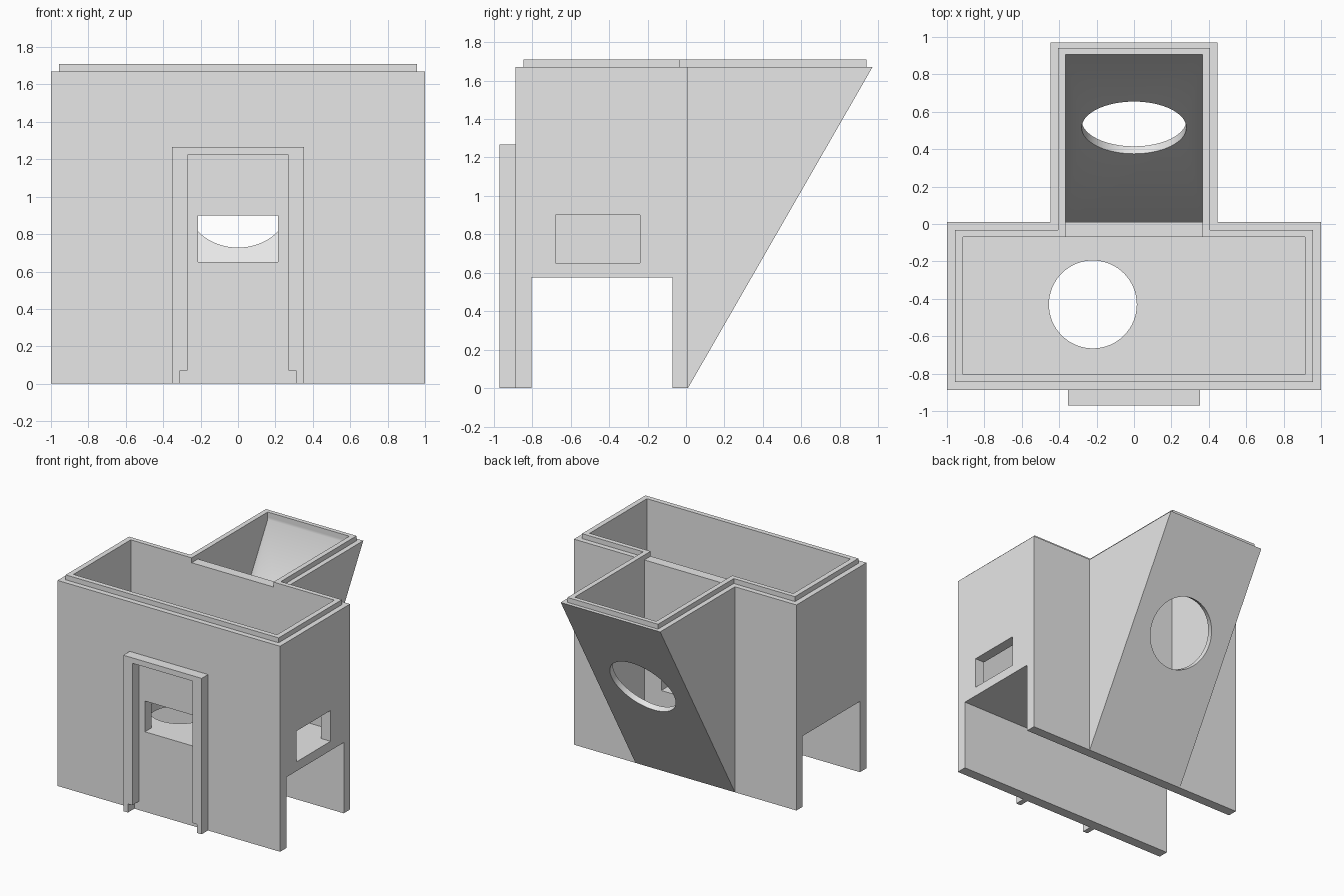
import bpy, bmesh, math
from mathutils import Matrix, Vector

cube = bpy.data.objects.get("Cube")
if cube:
    bpy.data.objects.remove(cube, do_unlink=True)

grey = bpy.data.materials.new("plain_grey")
grey.use_nodes = True
grey.diffuse_color = (0.8, 0.8, 0.8, 1)
grey.node_tree.nodes["Principled BSDF"].inputs["Base Color"].default_value = (0.8, 0.8, 0.8, 1)


def finish(name, bm):
    bmesh.ops.recalc_face_normals(bm, faces=bm.faces)
    mesh = bpy.data.meshes.new(name)
    bm.to_mesh(mesh)
    bm.free()
    mesh.materials.append(grey)
    obj = bpy.data.objects.new(name, mesh)
    bpy.context.collection.objects.link(obj)
    return obj


def prism(name, profile, axis, start, end):
    """Extrude a 2D profile along the given axis."""
    place = {"x": lambda u, v, w: (w, u, v),
             "y": lambda u, v, w: (u, w, v),
             "z": lambda u, v, w: (u, v, w)}[axis]
    bm = bmesh.new()
    face = bm.faces.new([bm.verts.new(place(u, v, start)) for u, v in profile])
    new = bmesh.ops.extrude_face_region(bm, geom=[face])["geom"]
    shift = Vector(place(0, 0, end - start))
    bmesh.ops.translate(bm, vec=shift, verts=[g for g in new if isinstance(g, bmesh.types.BMVert)])
    return finish(name, bm)


def box(name, x, y, z):
    return prism(name, [(x[0], y[0]), (x[1], y[0]), (x[1], y[1]), (x[0], y[1])], "z", *z)


def cylinder(name, centre, radius, depth, tilt=0):
    bm = bmesh.new()
    bmesh.ops.create_cone(bm, cap_ends=True, segments=64, radius1=radius, radius2=radius, depth=depth,
                          matrix=Matrix.Translation(centre) @ Matrix.Rotation(tilt, 4, "X"))
    return finish(name, bm)


def carve(obj, *cutters):
    """Subtract the cutters, then remove them."""
    bpy.ops.object.select_all(action="DESELECT")
    bpy.context.view_layer.objects.active = obj
    obj.select_set(True)
    for cutter in cutters:
        cutter.hide_render = True
        mod = obj.modifiers.new("cut", "BOOLEAN")
        mod.operation, mod.solver, mod.object = "DIFFERENCE", "EXACT", cutter
        bpy.ops.object.modifier_apply(modifier=mod.name)
        bpy.data.objects.remove(cutter, do_unlink=True)
    bpy.ops.object.shade_smooth_by_angle(angle=math.radians(30))


# Main dimensions
FRONT, BACK, TIP = -0.888, 0.01, 0.97
IN_X, IN_Y = 0.915, (-0.805, -0.07)
TOP, FLOOR, UNDER = 1.67, 0.65, 0.575
CHUTE, CHUTE_IN, CHUTE_END = 0.447, 0.367, 0.905
SLOPE = TOP / (TIP - BACK)

# Hollow body: open top, one floor, passage underneath, windows
body = box("body", (-1, 1), (FRONT, BACK), (0, TOP))
carve(body,
      box("room_cut", (-IN_X, IN_X), IN_Y, (FLOOR, 2)),
      box("passage_cut", (-2, 2), IN_Y, (-1, UNDER)),
      box("front_back_window_cut", (-0.215, 0.215), (-2, 1), (FLOOR, 0.9)),
      box("side_window_cut", (0.5, 2), (-0.68, -0.24), (FLOOR, 0.9)),
      cylinder("floor_hole_cut", (-0.22, -0.43, 0.6), 0.235, 0.5))

# Sloped rear chute with a round hole square to its slope
chute = prism("rear_chute", [(BACK, 0), (TIP, TOP), (BACK, TOP)], "x", -CHUTE, CHUTE)


def inner_slope(y):
    return SLOPE * (y - BACK + 0.053)


carve(chute,
      prism("chute_cut", [(-0.1, inner_slope(-0.1)), (CHUTE_END, inner_slope(CHUTE_END)),
                          (CHUTE_END, 2), (-0.1, 2)], "x", -CHUTE_IN, CHUTE_IN),
      cylinder("slope_hole_cut", (0, 0.515, inner_slope(0.515)), 0.28, 0.4, math.atan(SLOPE)))

# Raised rim following the walls
half = [(0.957, -0.845), (0.957, -0.032), (0.407, -0.032), (0.407, 0.94)]
outline = half + [(-x, y) for x, y in reversed(half)]
rim = prism("top_rim", outline, "z", TOP, TOP + 0.04)
carve(rim,
      box("rim_room_cut", (-IN_X, IN_X), IN_Y, (1, 2)),
      box("rim_chute_cut", (-CHUTE_IN, CHUTE_IN), (-0.2, CHUTE_END), (1, 2)))

# Door surround with notched feet
side = [(0.31, 0), (0.352, 0), (0.352, 1.267), (-0.352, 1.267), (-0.352, 0), (-0.31, 0),
        (-0.31, 0.07), (-0.27, 0.07), (-0.27, 1.223), (0.27, 1.223), (0.27, 0.07), (0.31, 0.07)]
prism("door_frame", side, "y", -TIP, FRONT)
